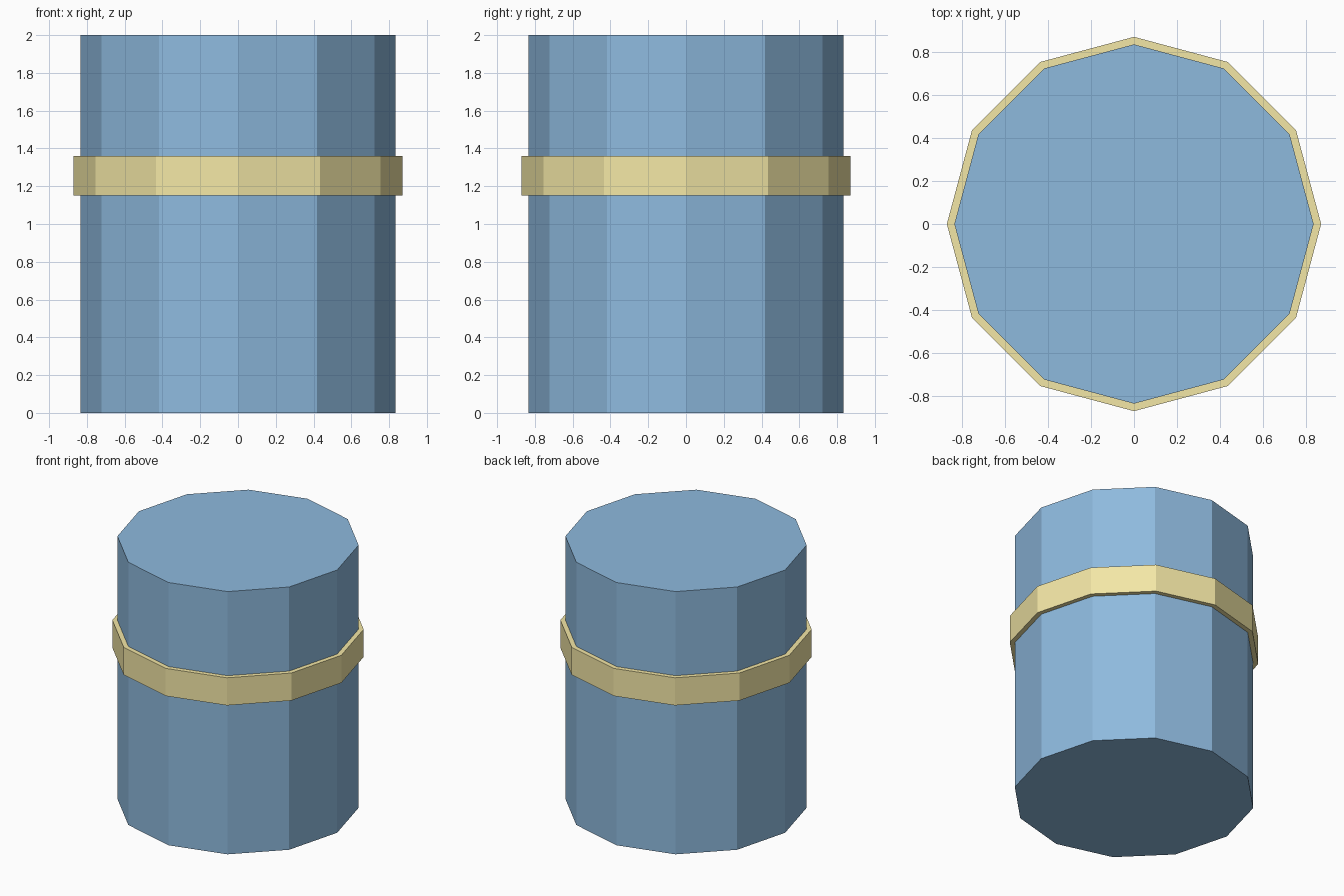
import bpy, bmesh
from math import cos, sin, tau

if "Cube" in bpy.data.objects:
    bpy.data.objects.remove(bpy.data.objects["Cube"])

SIDES = 12


def material(name, color):
    mat = bpy.data.materials.new(name)
    mat.diffuse_color = color
    mat.use_nodes = True
    mat.node_tree.nodes["Principled BSDF"].inputs["Base Color"].default_value = mat.diffuse_color
    return mat


def make_object(name, bm, mat):
    bmesh.ops.recalc_face_normals(bm, faces=bm.faces)
    mesh = bpy.data.meshes.new(name)
    bm.to_mesh(mesh)
    bm.free()
    mesh.materials.append(mat)
    obj = bpy.data.objects.new(name, mesh)
    bpy.context.collection.objects.link(obj)
    return obj


def ring(bm, radius, z):
    return [bm.verts.new((radius * cos(tau * i / SIDES), radius * sin(tau * i / SIDES), z))
            for i in range(SIDES)]


def bridge(bm, a, b):
    for i in range(SIDES):
        j = (i + 1) % SIDES
        bm.faces.new((a[i], a[j], b[j], b[i]))


# Twelve-sided body with flat caps
bm = bmesh.new()
bottom, top = ring(bm, 0.835, 0), ring(bm, 0.835, 2)
bridge(bm, bottom, top)
bm.faces.new(bottom)
bm.faces.new(top)
make_object("canister_body", bm, material("blue", (0.27, 0.49, 0.73, 1)))

# Raised band, closed rectangular section, seated just inside the body wall
bm = bmesh.new()
section = [(0.83, 1.15), (0.87, 1.15), (0.87, 1.36), (0.83, 1.36)]
loops = [ring(bm, r, z) for r, z in section]
for k in range(4):
    bridge(bm, loops[k], loops[(k + 1) % 4])
make_object("band", bm, material("pale_yellow", (0.90, 0.80, 0.38, 1)))
